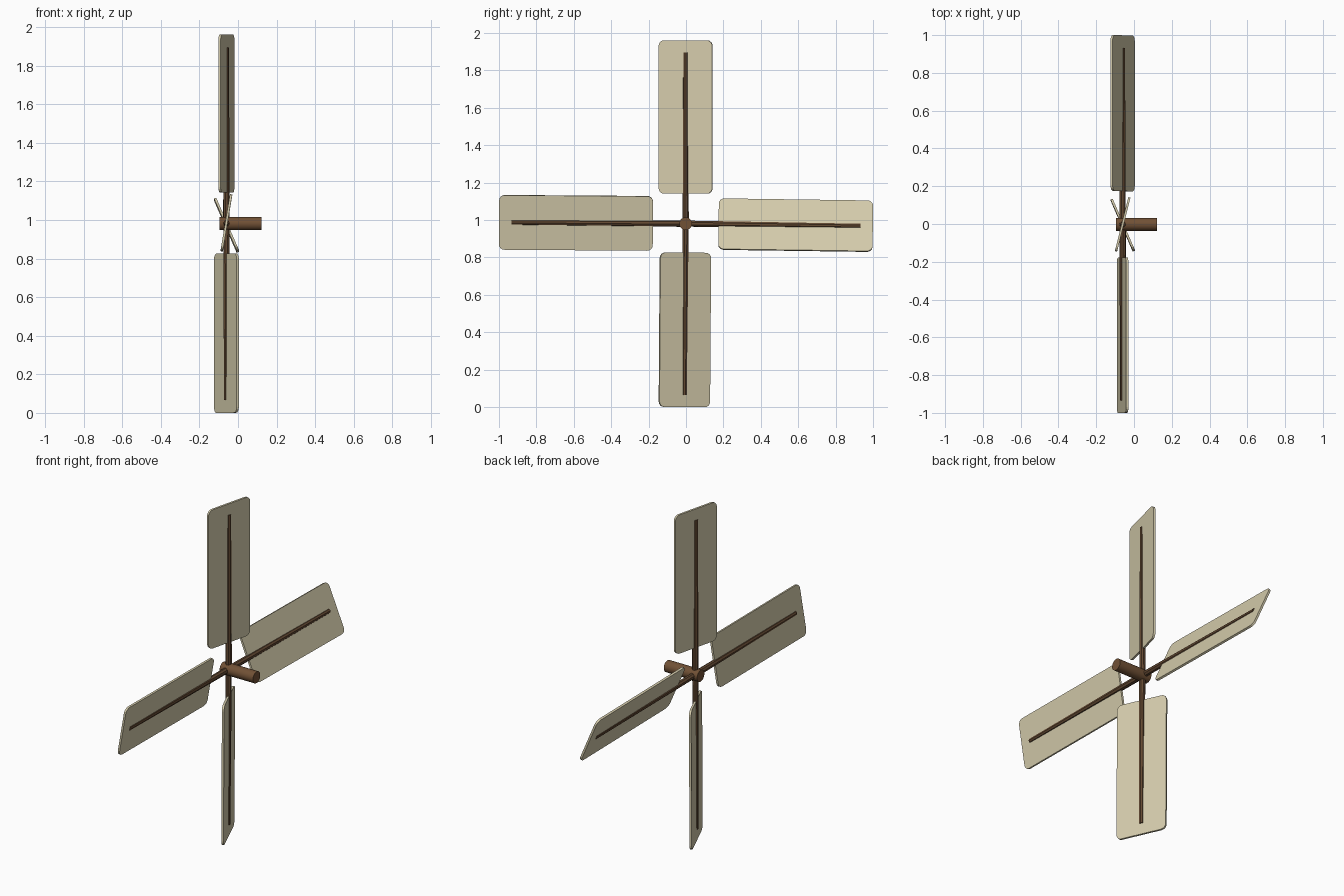
import bpy, bmesh, math
from mathutils import Matrix, Vector

if "Cube" in bpy.data.objects:
    bpy.data.objects.remove(bpy.data.objects["Cube"])

HUB = Vector((-0.06, -0.002, 0.981))


def material(name, col):
    m = bpy.data.materials.new(name)
    m.diffuse_color = (*col, 1)
    m.use_nodes = True
    m.node_tree.nodes["Principled BSDF"].inputs["Base Color"].default_value = m.diffuse_color
    return m


canvas = material("pale_canvas", (0.66, 0.60, 0.41))
wood = material("dark_wood", (0.125, 0.066, 0.032))
hubwood = material("hub_wood", (0.165, 0.082, 0.036))


def make_object(name, bm, mat, matrix):
    bmesh.ops.recalc_face_normals(bm, faces=bm.faces)
    me = bpy.data.meshes.new(name)
    bm.to_mesh(me)
    bm.free()
    me.materials.append(mat)
    ob = bpy.data.objects.new(name, me)
    ob.matrix_world = matrix
    bpy.context.collection.objects.link(ob)
    return ob


def smooth(ob):
    bpy.ops.object.select_all(action='DESELECT')
    ob.select_set(True)
    bpy.context.view_layer.objects.active = ob
    bpy.ops.object.shade_smooth_by_angle(angle=math.radians(35))


# thin rounded panel: radial along z, width along y, thickness along x
def panel(r0, r1, width=0.295, thick=0.012, corner=0.03, seg=4):
    bm = bmesh.new()
    w = width / 2 - corner
    centres = [(w, r1 - corner), (-w, r1 - corner), (-w, r0 + corner), (w, r0 + corner)]
    verts = []
    for q, (cy, cz) in enumerate(centres):
        for i in range(seg + 1):
            a = math.radians(90 * q + 90 * i / seg)
            verts.append(bm.verts.new((-thick / 2, cy + corner * math.cos(a),
                                       cz + corner * math.sin(a))))
    face = bm.faces.new(verts)
    ext = bmesh.ops.extrude_face_region(bm, geom=[face])
    bmesh.ops.translate(bm, vec=(thick, 0, 0),
                        verts=[v for v in ext['geom'] if isinstance(v, bmesh.types.BMVert)])
    return bm


def rod(r1, r2, z0, z1, sides):
    bm = bmesh.new()
    bmesh.ops.create_cone(bm, cap_ends=True, segments=sides, radius1=r1, radius2=r2,
                          depth=z1 - z0, matrix=Matrix.Translation((0, 0, (z0 + z1) / 2)))
    return bm


# axle hub along x
hub = make_object("hub", rod(0.034, 0.034, -0.095, 0.123, 24), hubwood,
                  Matrix.Translation((0, HUB.y, HUB.z)) @ Matrix.Rotation(math.pi / 2, 4, 'Y'))
smooth(hub)

# four arms: name, direction about x, pitch, inner radius, outer radius
arms = [("top", 0, 14, 0.160, 0.980),
        ("rear", -90.8, 23.5, 0.176, 1.001),
        ("bottom", 179.6, 23.5, 0.155, 0.981),
        ("front", 89.6, 9.5, 0.175, 0.998)]
for name, angle, pitch, r0, r1 in arms:
    mat = (Matrix.Translation(HUB) @ Matrix.Rotation(math.radians(angle), 4, 'X')
           @ Matrix.Rotation(math.radians(-pitch), 4, 'Z'))
    make_object(name + "_sail", panel(r0, r1), canvas, mat)
    smooth(make_object(name + "_spar", rod(0.0175, 0.0135, 0, r1 - 0.066, 8), wood, mat))
